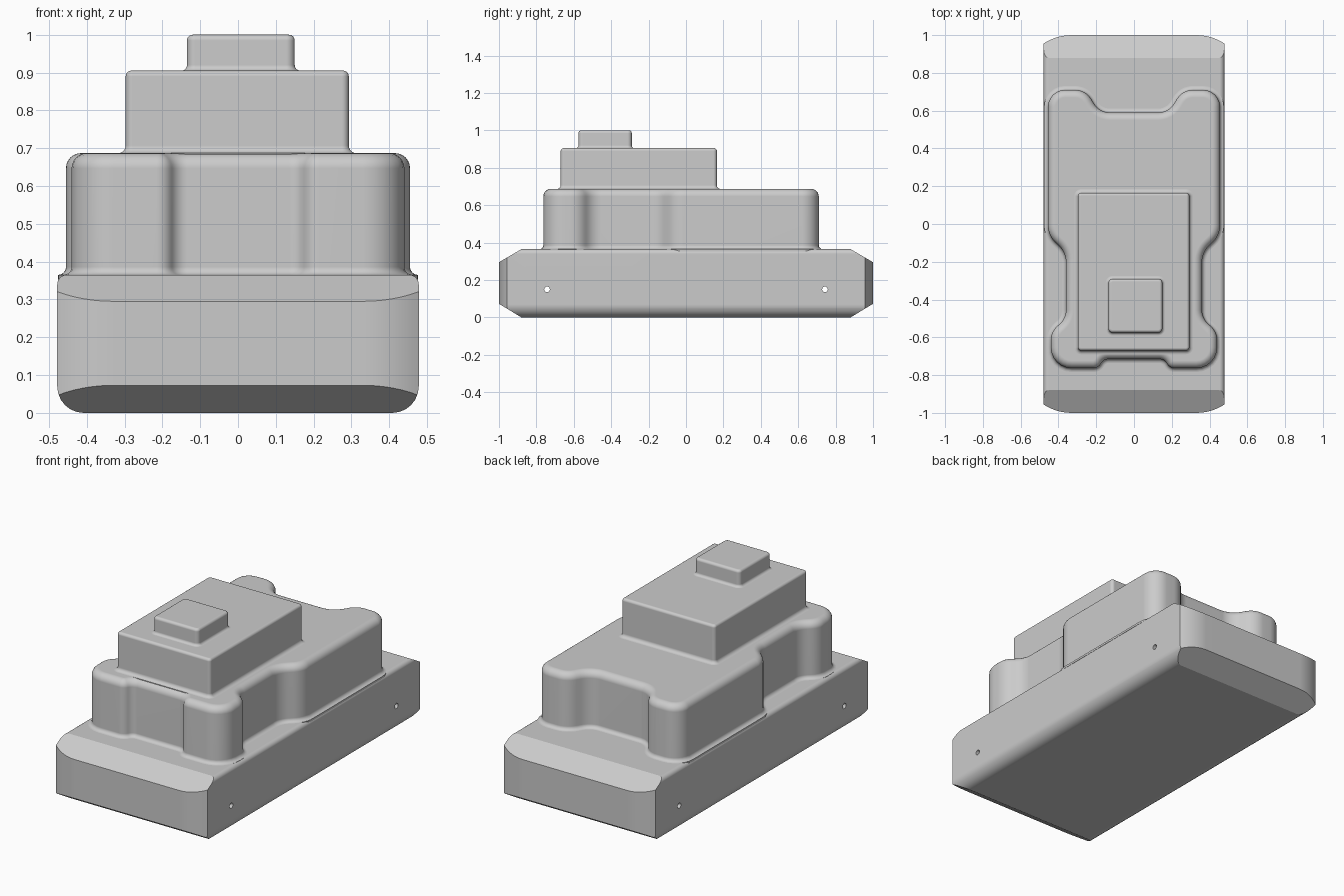
import bpy, bmesh
from math import sin, cos, tan, pi, radians
from mathutils import Vector, Matrix

cube = bpy.data.objects.get("Cube")
if cube:
    bpy.data.objects.remove(cube, do_unlink=True)

GREY = (0.6, 0.6, 0.6, 1)
grey = bpy.data.materials.new("plain_grey")
grey.use_nodes = True
grey.diffuse_color = GREY
next(n for n in grey.node_tree.nodes
     if n.type == 'BSDF_PRINCIPLED').inputs["Base Color"].default_value = GREY


def make_object(name, bm):
    bmesh.ops.recalc_face_normals(bm, faces=bm.faces)
    mesh = bpy.data.meshes.new(name)
    bm.to_mesh(mesh)
    bm.free()
    mesh.materials.append(grey)
    obj = bpy.data.objects.new(name, mesh)
    bpy.context.collection.objects.link(obj)
    return obj


def smooth(obj):
    obj.data.shade_smooth()
    obj.data.set_sharp_from_angle(angle=radians(22))
    obj.modifiers.new("even_shading", 'WEIGHTED_NORMAL').keep_sharp = True


def rounded(corners):
    """Round a clockwise outline of (x, y, radius); gives points with outward normals."""
    result = []
    pts = [Vector(c[:2]) for c in corners]
    for i, p in enumerate(pts):
        r = corners[i][2]
        d1 = (p - pts[i - 1]).normalized()
        d2 = (pts[(i + 1) % len(pts)] - p).normalized()
        turn = -d1.angle_signed(d2)
        side = 1 if turn < 0 else -1
        n1 = Vector((-d1.y, d1.x))
        centre = p - d1 * r * tan(abs(turn) / 2) - n1 * r * side
        for k in range(7):
            n = Matrix.Rotation(turn * k / 6, 2) @ n1
            result.append((centre + n * r * side, n))
    return result


def loft(bm, rings):
    """Skin closed rings of coordinates and cap both ends."""
    rows = [[bm.verts.new(c) for c in ring] for ring in rings]
    count = len(rows[0])
    for a, b in zip(rows, rows[1:]):
        for i in range(count):
            j = (i + 1) % count
            bm.faces.new((a[i], a[j], b[j], b[i]))
    bm.faces.new(rows[0])
    bm.faces.new(rows[-1])


def tier(name, corners, bottom, top, top_r, flare):
    """Upright block with a rounded top edge and a concave fillet at its foot."""
    steps = [k / 6 * pi / 2 for k in range(7)]
    profile = [(flare, bottom - 0.012)]
    profile += [(flare * (1 - sin(a)), bottom + flare * (1 - cos(a))) for a in steps]
    profile += [(-top_r * (1 - cos(a)), top - top_r * (1 - sin(a))) for a in steps]
    outline = rounded(corners)
    bm = bmesh.new()
    loft(bm, [[(*(p + n * off), z) for p, n in outline] for off, z in profile])
    smooth(make_object(name, bm))


def box_corners(x0, x1, y0, y1, r):
    return [(x0, y1, r), (x1, y1, r), (x1, y0, r), (x0, y0, r)]


# Base: rounded section run front to back, ends trimmed by planes
HALF, DECK, FLAT, RUN = 0.478, 0.365, 0.33, 0.88
section = rounded([(-HALF, DECK, 0.025), (HALF, DECK, 0.025), (HALF, 0, 0.07), (-HALF, 0, 0.07)])
bm = bmesh.new()
loft(bm, [[(p.x, y, p.y) for p, n in section] for y in (-1, 1)])


def trim(co, normal):
    bmesh.ops.bisect_plane(bm, geom=bm.verts[:] + bm.edges[:] + bm.faces[:], dist=1e-5,
                           plane_co=co, plane_no=Vector(normal).normalized(), clear_outer=True)
    bmesh.ops.holes_fill(bm, edges=[e for e in bm.edges if e.is_boundary], sides=0)


BOW, SWEEP, STEPS = 0.272, radians(34), 6
for sy in (-1, 1):
    for sx in (-1, 1):
        for k in range(STEPS):
            a, mid = SWEEP * k / STEPS, SWEEP * (k + 0.5) / STEPS
            trim((sx * (FLAT + BOW * sin(a)), sy * (1 - BOW + BOW * cos(a)), 0),
                 (sx * sin(mid), sy * cos(mid), 0))
    trim((0, sy * RUN, DECK), (0, sy * 0.07, 0.12))
    trim((0, sy * RUN, 0), (0, sy * 0.073, -0.12))
base = make_object("base", bm)

# Cross holes through the base
bm = bmesh.new()
for y in (-0.743, 0.743):
    place = Matrix.Translation((0, y, 0.15)) @ Matrix.Rotation(pi / 2, 4, 'Y')
    bmesh.ops.create_cone(bm, cap_ends=True, segments=16, radius1=0.015, radius2=0.015,
                          depth=1.2, matrix=place)
cutter = make_object("hole_cutter", bm)
cutter.hide_render = True
cut = base.modifiers.new("holes", 'BOOLEAN')
cut.operation, cut.solver, cut.object = 'DIFFERENCE', 'EXACT', cutter
bpy.context.view_layer.update()
drilled = bpy.data.meshes.new_from_object(
    base.evaluated_get(bpy.context.evaluated_depsgraph_get()))
base.modifiers.clear()
base.data = drilled
bpy.data.objects.remove(cutter, do_unlink=True)
smooth(base)

# Middle body: waisted outline, mirrored left to right
half = [(0.185, 0.59, 0.1), (0.255, 0.71, 0.1), (0.455, 0.71, 0.09),
        (0.455, -0.06, 0.12), (0.36, -0.15, 0.12), (0.36, -0.5, 0.1),
        (0.44, -0.57, 0.1), (0.44, -0.763, 0.11), (0.19, -0.763, 0.045),
        (0.16, -0.715, 0.045)]
tier("middle_body", half + [(-x, y, r) for x, y, r in reversed(half)], DECK, 0.687, 0.04, 0.021)

# Stacked upper blocks
tier("upper_block", box_corners(-0.297, 0.293, -0.67, 0.165, 0.018), 0.687, 0.905, 0.015, 0.02)
tier("top_block", box_corners(-0.135, 0.15, -0.575, -0.29, 0.022), 0.905, 1.0, 0.015, 0.015)
